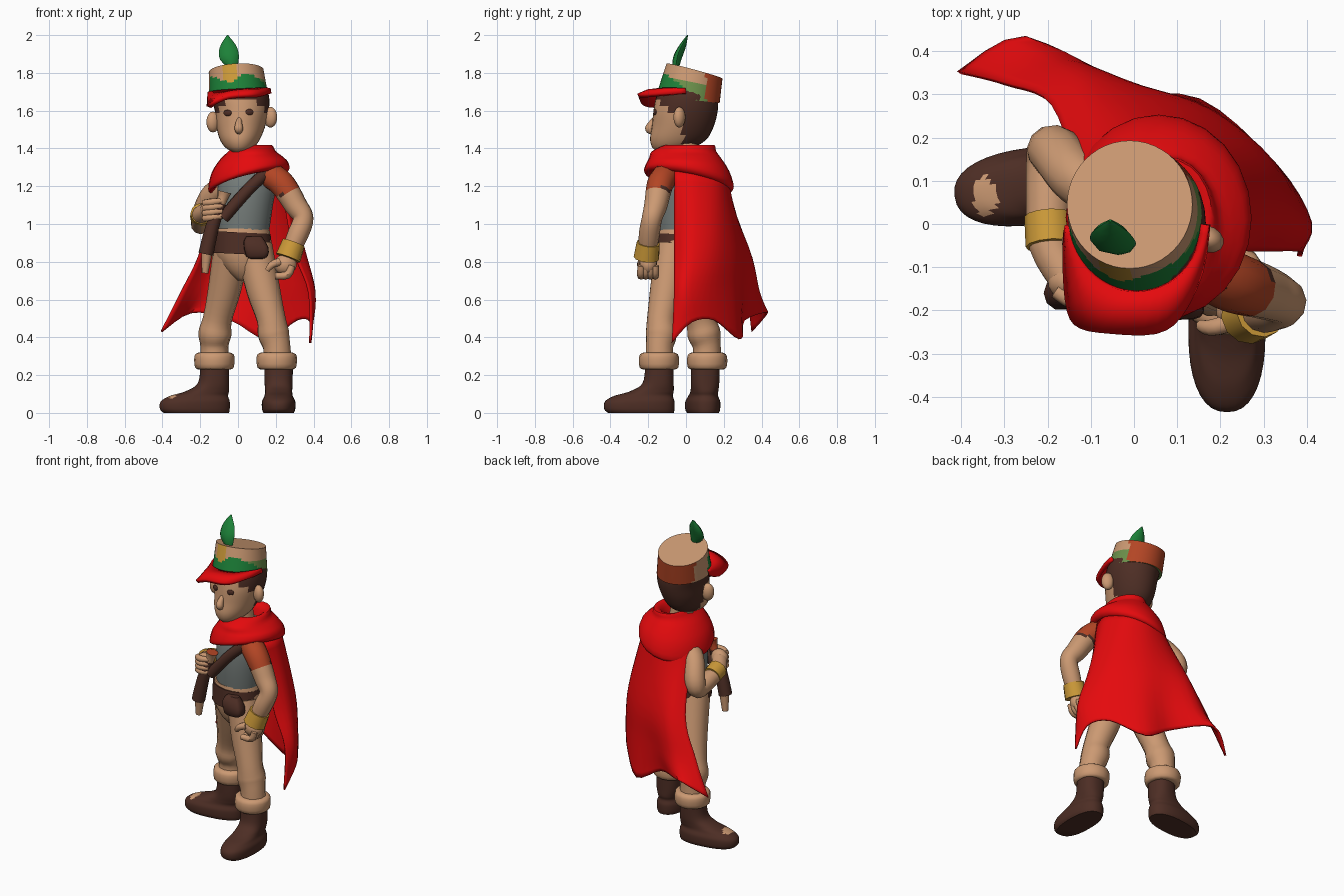
import bpy, bmesh, math
from mathutils import Vector, Matrix, Quaternion

if "Cube" in bpy.data.objects:
    bpy.data.objects.remove(bpy.data.objects["Cube"], do_unlink=True)

COLOURS = {"tan": (.60, .32, .17), "red": (.78, .003, .004), "dark_brown": (.075, .027, .018),
           "green": (.012, .22, .04), "gold": (.60, .32, .04), "grey": (.18, .205, .195),
           "rust": (.45, .06, .018), "olive": (.15, .28, .07)}
MATS = {}
for label, rgb in COLOURS.items():
    m = MATS[label] = bpy.data.materials.new(label)
    m.use_nodes = True
    m.diffuse_color = (*rgb, 1)
    bsdf = next(n for n in m.node_tree.nodes if n.type == 'BSDF_PRINCIPLED')
    bsdf.inputs["Base Color"].default_value = (*rgb, 1)

def finish(name, bm, colour):
    """Make a smooth object with sharp creases; colour is a name or a rule from face centre to name."""
    bmesh.ops.recalc_face_normals(bm, faces=bm.faces)
    mesh = bpy.data.meshes.new(name)
    slots = []
    for edge in bm.edges:
        edge.smooth = edge.calc_face_angle(0) < .8
    for face in bm.faces:
        face.smooth = True
        label = colour if isinstance(colour, str) else colour(face.calc_center_median())
        if label not in slots:
            slots.append(label)
            mesh.materials.append(MATS[label])
        face.material_index = slots.index(label)
    bm.to_mesh(mesh)
    bm.free()
    obj = bpy.data.objects.new(name, mesh)
    bpy.context.collection.objects.link(obj)
    return obj

def spline(points, steps):
    """Smoothly interpolate equal-length tuples; one step keeps them as they are."""
    out, last = [], len(points) - 1
    for i in range(last):
        a, b, c, d = (points[max(0, min(last, i + k))] for k in (-1, 0, 1, 2))
        for t in (s / steps for s in range(steps)):
            out.append(tuple(q + .5 * t * (r - p + t * (2*p - 5*q + 4*r - w + t * (3*(q - r) + w - p)))
                             for p, q, r, w in zip(a, b, c, d)))
    return out + [tuple(points[-1])]

def skin(name, rows, colour, closed=True):
    """Bridge rows of points with quads, capping closed shapes."""
    bm = bmesh.new()
    grid = [[bm.verts.new(p) for p in row] for row in rows]
    n = len(grid[0])
    for a, b in zip(grid, grid[1:]):
        for i in range(n if closed else n - 1):
            j = (i + 1) % n
            bm.faces.new((a[i], a[j], b[j], b[i]))
    if closed:
        bm.faces.new(grid[0])
        bm.faces.new(grid[-1])
    return finish(name, bm, colour)

def sheet(name, rows, thickness):
    solid = skin(name, rows, "red", False).modifiers.new("thickness", 'SOLIDIFY')
    solid.thickness, solid.offset = thickness, 0

def circle(n, power=1):
    for i in range(n):
        c, s = math.cos(math.tau * i / n), math.sin(math.tau * i / n)
        yield math.copysign(abs(c) ** power, c), math.copysign(abs(s) ** power, s)

def loft(name, rings, colour, sides=16, steps=3, power=1, frame=Matrix()):
    """Level rings: x, y, z, radius x, radius y, slope x, slope y."""
    rings = [tuple(r) + (0,) * (7 - len(r)) for r in rings]
    skin(name, [[frame @ Vector((x + rx*c, y + ry*s, z + tx*rx*c + ty*ry*s)) for c, s in circle(sides, power)]
                for x, y, z, rx, ry, tx, ty in spline(rings, steps)], colour)

def tube(name, points, colour, sides=12, steps=4):
    """Round limb along points: x, y, z, radius."""
    path = spline(points, steps)
    pos = [Vector(p[:3]) for p in path]
    rows, q, old = [], Quaternion(), Vector((0, 0, 1))
    for i, p in enumerate(path):
        t = (pos[min(i + 1, len(pos) - 1)] - pos[max(i - 1, 0)]).normalized()
        q, old = old.rotation_difference(t) @ q, t
        rows.append([pos[i] + q @ Vector((c, s, 0)) * p[3] for c, s in circle(sides)])
    skin(name, rows, colour)

def blob(name, loc, scale, colour, turn=0):
    bm = bmesh.new()
    mat = Matrix.Translation(loc) @ Matrix.Rotation(turn, 4, 'Z') @ Matrix.Diagonal((*scale, 1))
    bmesh.ops.create_uvsphere(bm, u_segments=14, v_segments=9, radius=1, matrix=mat)
    finish(name, bm, colour)

# Boots, legs and cuffs
BOOT = [(.174, 0, 0, .174, .08), (.182, 0, .02, .186, .088), (.18, 0, .06, .184, .088), (.16, 0, .09, .155, .075),
        (.115, 0, .115, .115, .072), (.082, 0, .16, .082, .074), (.075, 0, .27, .075, .076)]
for name, heel, angle in (("left_boot", (.215, -.065, 0), -math.pi / 2), ("right_boot", (-.048, .112, 0), math.pi + .13)):
    loft(name, BOOT, lambda c: "tan" if c.z > .075 and math.hypot((c.x + .345) / .028, (c.y - .065) / .045) < 1
         else "dark_brown", sides=36, steps=6, power=.85,
         frame=Matrix.Translation(heel) @ Matrix.Rotation(angle, 4, 'Z'))
tube("left_leg", [(.085, -.065, .88, .1), (.132, -.1, .66, .092), (.175, -.13, .5, .078),
                  (.188, -.13, .42, .085), (.205, -.14, .35, .074), (.21, -.14, .26, .078)], "tan")
tube("right_leg", [(-.03, -.035, .88, .1), (-.07, .03, .66, .088), (-.108, .075, .5, .077),
                   (-.122, .095, .42, .088), (-.125, .11, .35, .074), (-.125, .11, .26, .078)], "tan")
for name, x, y in (("left_cuff", .205, -.143), ("right_cuff", -.125, .112)):
    loft(name, [(x, y, .23, .085, .085), (x, y, .24, .102, .102), (x, y, .28, .107, .107),
                (x, y, .31, .102, .1), (x, y, .32, .08, .08)], "tan", steps=2)

# Trunk, belt, pouch and strap
loft("hips", [(.03, -.05, .7, .03, .05), (.03, -.05, .76, .1, .095), (.025, -.045, .86, .153, .122),
              (.025, -.04, .975, .141, .118)], "tan", sides=20)
loft("torso", [(.03, -.04, .93, .13, .113), (.04, -.04, 1.1, .145, .125), (.05, -.02, 1.25, .155, .13),
               (.05, 0, 1.35, .09, .09)], "grey", sides=20)
loft("belt", [(.028, -.045, .84, .158, .13, -.05), (.022, -.04, .955, .15, .127, -.05)], "dark_brown", 20, 1)
loft("belt_pouch", [(.1, -.175, .815, .03, .025), (.1, -.18, .83, .058, .038), (.095, -.18, .89, .066, .04, -.2),
                    (.085, -.17, .935, .04, .02)], "dark_brown", steps=2, power=.5)
tube("chest_strap", [(.2, -.12, 1.31, .034), (.07, -.155, 1.2, .034), (-.08, -.16, 1.03, .034)], "dark_brown", 8)

# Left arm on the hip
tube("left_arm", [(.14, -.09, 1.275, .07), (.23, -.135, 1.215, .07), (.305, -.16, 1.1, .062),
                  (.345, -.18, 1.03, .054), (.315, -.195, .94, .055), (.265, -.205, .83, .045)],
     lambda c: "rust" if c.z - .4 * c.x > 1.07 else "dark_brown" if c.z - .4 * c.x > 1.055 else "tan", steps=8)
tube("left_bracelet", [(.295, -.2, .9, .062), (.265, -.21, .82, .068)], "gold", steps=1)
blob("left_palm", (.25, -.2, .785), (.062, .048, .055), "tan")
for y in (-.238, -.213, -.188, -.163):
    tube("left_finger", [(.285, y, .78, .019), (.262, y, .73, .021), (.195, y, .725, .018)], "tan", 8, 3)
tube("left_thumb", [(.22, -.23, .8, .022), (.18, -.24, .785, .02), (.155, -.235, .755, .014)], "tan", 8, 3)

# Right arm bent forward to the sheathed blade
tube("right_arm", [(-.03, .04, 1.22, .06), (-.13, .105, 1.16, .062), (-.18, .165, 1.06, .062),
                   (-.195, .155, 1.0, .054), (-.197, .05, 1.02, .053), (-.195, -.05, 1.05, .048),
                   (-.15, -.13, 1.08, .045)], "tan")
tube("right_bracelet", [(-.198, .02, 1.035, .056), (-.193, -.05, 1.055, .058)], "gold", steps=1)
blob("right_palm", (-.145, -.135, 1.08), (.055, .045, .055), "tan")
for z in (1.03, 1.057, 1.084, 1.111):
    tube("right_finger", [(-.18, -.155, z, .018), (-.14, -.178, z + .005, .019), (-.085, -.172, z + .012, .016)],
         "tan", 8, 3)
tube("sheath", [(-.09, -.16, 1.11, .028), (-.135, -.16, .99, .036), (-.17, -.16, .84, .04)], "dark_brown", 10, 2)
tube("sheath_tip", [(-.165, -.155, .85, .03), (-.175, -.15, .74, .018)], "tan", 8, 1)
tube("blade_handle", [(-.095, -.16, 1.1, .026), (-.08, -.16, 1.14, .028), (-.072, -.16, 1.17, .036)],
     lambda c: "rust" if c.y > -.165 else "tan", 10, 2)

# Cape, as rows running from its left edge to its right edge
CAPE = [
    [(.225, -.06, 1.28), (.24, .04, 1.28), (.19, .16, 1.26), (.09, .215, 1.25), (-.02, .2, 1.25), (-.09, .14, 1.25),
     (-.12, .09, 1.25)],
    [(.29, -.06, .88), (.345, .02, .88), (.3, .15, .88), (.17, .255, .88), (.02, .305, .88), (-.11, .325, .88),
     (-.19, .275, .88)],
    [(.375, -.06, .64), (.405, 0, .64), (.33, .13, .64), (.17, .265, .64), (0, .31, .64), (-.17, .385, .64),
     (-.3, .325, .64)],
    [(.383, -.075, .37), (.385, .03, .48), (.31, .15, .49), (.15, .285, .39), (-.04, .305, .49), (-.25, .43, .53),
     (-.405, .35, .43)]]
across = [spline(row, 4) for row in CAPE]
sheet("cape", zip(*(spline(column, 5) for column in zip(*across))), .012)

# Wrapped cowl and neck
loft("cowl", [(.055, .01, 1.25, .15, .16, .2, -.1), (.055, .012, 1.22, .195, .215, .25, -.2),
              (.057, .015, 1.24, .215, .238, .25, -.18), (.062, .01, 1.3, .202, .22, .15, -.1),
              (.07, -.005, 1.35, .165, .19, .05), (.075, -.01, 1.385, .125, .17), (.08, .02, 1.418, .1, .13),
              (.07, .01, 1.405, .08, .1), (.05, 0, 1.35, .07, .09)], "red", sides=24)
tube("neck", [(.04, 0, 1.3, .075), (.02, -.01, 1.46, .07)], "tan", steps=1)

# Head with painted hair
def hair(c):
    fringe = c.z > 1.66 or (abs(c.x - .02) > .085 and c.z > 1.625)
    side, back = c.y > -.1 and c.z > 1.59, c.y > -.015 and c.z > 1.42
    return "dark_brown" if fringe or side or back else "tan"

loft("head", [(.005, -.11, 1.38, .03, .04), (.008, -.07, 1.405, .075, .108), (.01, -.04, 1.45, .107, .15),
              (.015, -.016, 1.52, .13, .164), (.02, -.002, 1.6, .143, .17), (.012, .005, 1.67, .153, .164),
              (.01, .01, 1.72, .14, .15)], hair, sides=32, steps=6)
tube("nose", [(.008, -.16, 1.565, .01), (.004, -.185, 1.525, .02), (.004, -.193, 1.502, .023),
              (.006, -.175, 1.485, .014)], "tan", 10)
for side, x, z, turn in (("right", -.132, 1.54, .5), ("left", .172, 1.565, -.5)):
    blob(side + "_ear", (x, -.035, z), (.038, .03, .055), "tan", turn)
for side, x, y, z, turn in (("right", -.055, -.152, 1.588, -.4), ("left", .06, -.163, 1.592, .25)):
    blob(side + "_eye", (x, y, z), (.023, .009, .017), "dark_brown", turn)

# Tilted cap with painted patches
def patches(c):
    h = c.z + .2 * (c.y - .02) - 1.66
    if c.y > .105:
        return "rust"
    if c.y < -.06 and -.08 < c.x < 0 and h > .06 + abs(c.x + .04) * .3:
        return "gold"
    if h < .09 + .02 * math.sin(30 * c.x) and c.y < -.01:
        return "green"
    return "olive" if h < .09 and c.x > 0 else "tan"

loft("cap", [(.006 - .016*t, .01 + .035*t, 1.66 + .15*t, .158 - .013*t, .168 - .02*t, .05*t, -.12 - .15*t)
             for t in (i / 12 for i in range(13))], patches, sides=48, steps=1)
rim = spline([(.165, 0, 1.69), (.15, -.11, 1.685), (.105, -.21, 1.68), (.05, -.25, 1.68), (-.05, -.25, 1.672),
              (-.12, -.238, 1.645), (-.146, -.2, 1.625), (-.154, -.1, 1.62), (-.152, -.02, 1.655)], 3)
brim = []
for i, edge in enumerate(rim):
    a = 1.5 - 3 * i / (len(rim) - 1)
    inner = Vector((.006 + .155*math.sin(a), .01 - .165*math.cos(a), 1.705 + .008*math.sin(a)))
    brim.append([inner, inner.lerp(Vector(edge), .5) + Vector((0, 0, .008)), edge])
sheet("cap_visor", brim, .024)
loft("feather", [(-.025, -.055, 1.82, .02, .015), (-.045, -.045, 1.88, .05, .024, .2, 0),
                 (-.055, -.02, 1.94, .043, .02, .2, 0), (-.055, .008, 2, .003, .003)], "green", sides=8)
